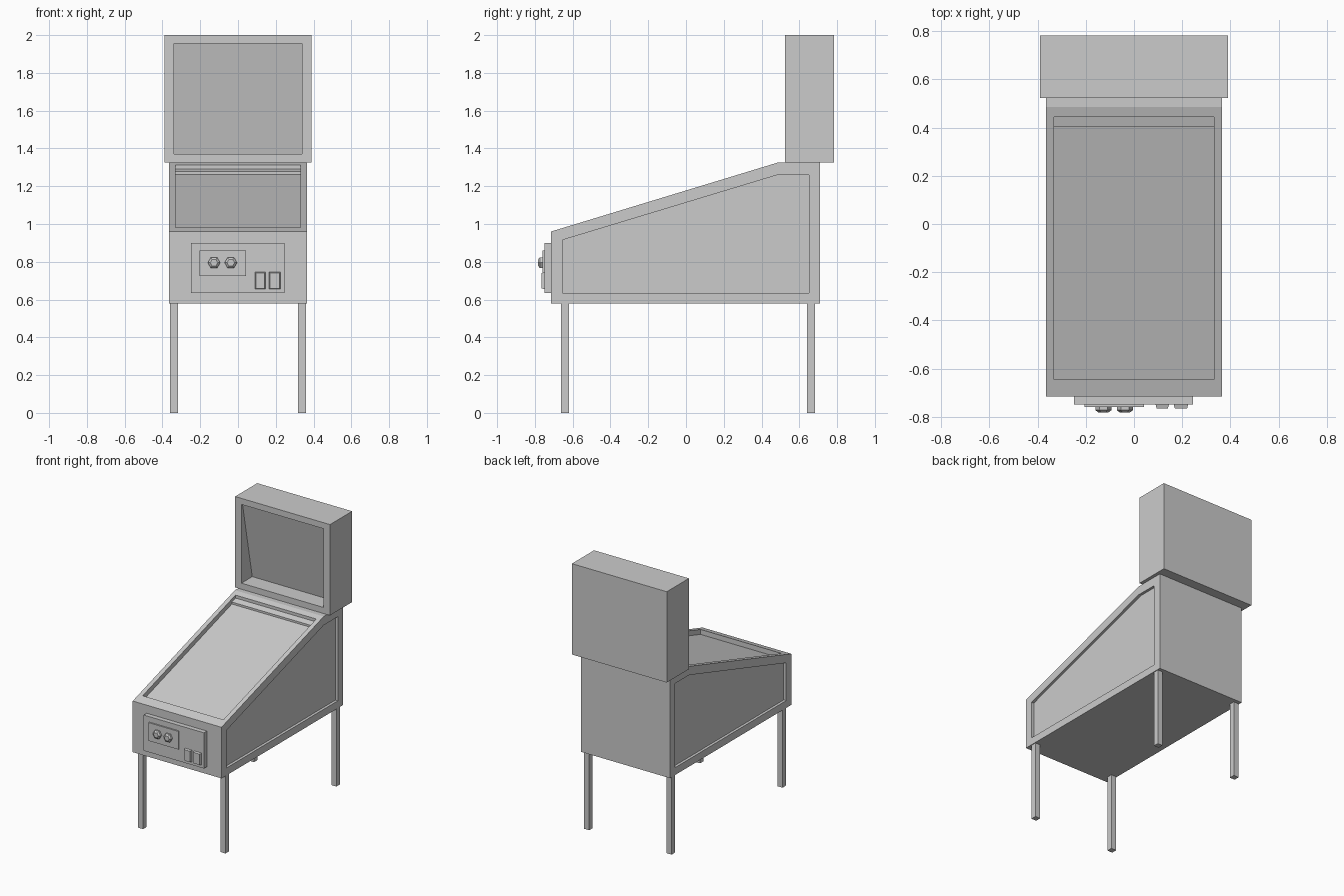
import bpy, bmesh
from math import radians
from mathutils import Matrix

if "Cube" in bpy.data.objects:
    bpy.data.objects.remove(bpy.data.objects["Cube"])

GREY = (0.6, 0.6, 0.6, 1)
mat = bpy.data.materials.new("plain grey")
mat.use_nodes = True
mat.diffuse_color = GREY
mat.node_tree.nodes["Principled BSDF"].inputs["Base Color"].default_value = GREY


def finish(name, bm):
    bmesh.ops.recalc_face_normals(bm, faces=bm.faces)
    mesh = bpy.data.meshes.new(name)
    bm.to_mesh(mesh)
    bm.free()
    mesh.materials.append(mat)
    obj = bpy.data.objects.new(name, mesh)
    bpy.context.collection.objects.link(obj)
    return obj


def prism(name, profile, x0, x1):
    """Side profile of (y, z) points, extruded from x0 to x1."""
    bm = bmesh.new()
    face = bm.faces.new([bm.verts.new((x0, y, z)) for y, z in profile])
    ext = bmesh.ops.extrude_face_region(bm, geom=[face])["geom"]
    moved = [v for v in ext if isinstance(v, bmesh.types.BMVert)]
    bmesh.ops.translate(bm, verts=moved, vec=(x1 - x0, 0, 0))
    return finish(name, bm)


def box(name, x0, x1, y0, y1, z0, z1):
    return prism(name, [(y0, z0), (y1, z0), (y1, z1), (y0, z1)], x0, x1)


def cut(obj, cutter):
    """Subtract the cutter, then discard it."""
    mod = obj.modifiers.new("recess", 'BOOLEAN')
    mod.operation = 'DIFFERENCE'
    mod.solver = 'EXACT'
    mod.object = cutter
    bpy.context.view_layer.update()
    mesh = bpy.data.meshes.new_from_object(
        obj.evaluated_get(bpy.context.evaluated_depsgraph_get()))
    obj.modifiers.clear()
    obj.data = mesh
    bpy.data.objects.remove(cutter)


# Cabinet with sloping top
FRONT, BACK, BASE, LOW, HIGH, SHOULDER = -0.715, 0.71, 0.58, 0.96, 1.325, 0.485
HALF = 0.365
cabinet = prism("cabinet", [(FRONT, BASE), (BACK, BASE), (BACK, HIGH),
                            (SHOULDER, HIGH), (FRONT, LOW)], -HALF, HALF)


def slope(y, depth):
    return LOW + (y - FRONT) * (HIGH - LOW) / (SHOULDER - FRONT) - depth


# Recessed side panels
panel = [(-0.655, 0.635), (0.65, 0.635), (0.65, 1.26), (0.485, 1.26), (-0.655, 0.915)]
for side in (-1, 1):
    cut(cabinet, prism("side_cutter", panel, side * (HALF - 0.02), side * (HALF + 0.1)))

# Recessed playfield with a raised ledge at the back
near, step, far = -0.645, 0.402, 0.445
cut(cabinet, prism("playfield_cutter", [
    (near, slope(near, 0.037)), (step, slope(step, 0.037)), (step, slope(step, 0.022)),
    (far, slope(far, 0.022)), (far, 1.5), (near, 1.5)], -0.332, 0.332))

# Upright head with a display recess whose back leans forward
head = box("head_box", -0.39, 0.39, 0.523, 0.783, HIGH, 2)
cut(head, prism("display_cutter", [(0.4, 1.37), (0.65, 1.37), (0.535, 1.955), (0.4, 1.955)],
                -0.338, 0.338))

# Legs
for side, x in (("right", -0.36), ("left", 0.318)):
    for end, y in (("front", -0.661), ("back", 0.641)):
        box(f"{end}_{side}_leg", x, x + 0.042, y, y + 0.042, 0, BASE)

# Coin door and button plate
box("coin_door", -0.25, 0.245, -0.75, FRONT, 0.635, 0.9)
box("button_plate", -0.205, 0.042, -0.76, -0.75, 0.725, 0.86)

# Coin slots with tapered fronts
for name, x0, x1 in (("right_coin_slot", 0.09, 0.145), ("left_coin_slot", 0.165, 0.225)):
    slot = box(name, x0, x1, -0.765, -0.75, 0.655, 0.745)
    mid = (x0 + x1) / 2
    for v in slot.data.vertices:
        if v.co.y < -0.76:
            v.co.x = mid + (v.co.x - mid) * 0.85
            v.co.z = 0.7 + (v.co.z - 0.7) * 0.9

# Six-sided knobs with domed fronts
for name, x in (("right_knob", -0.127), ("left_knob", -0.038)):
    bm = bmesh.new()
    for r0, r1, y0, y1 in ((0.033, 0.033, -0.755, -0.773), (0.033, 0.02, -0.773, -0.783)):
        place = Matrix.Translation((x, (y0 + y1) / 2, 0.795)) @ Matrix.Rotation(radians(90), 4, 'X')
        place = place @ Matrix.Rotation(radians(30), 4, 'Z')
        bmesh.ops.create_cone(bm, cap_ends=True, segments=6, radius1=r0, radius2=r1,
                              depth=y0 - y1, matrix=place)
    finish(name, bm)
